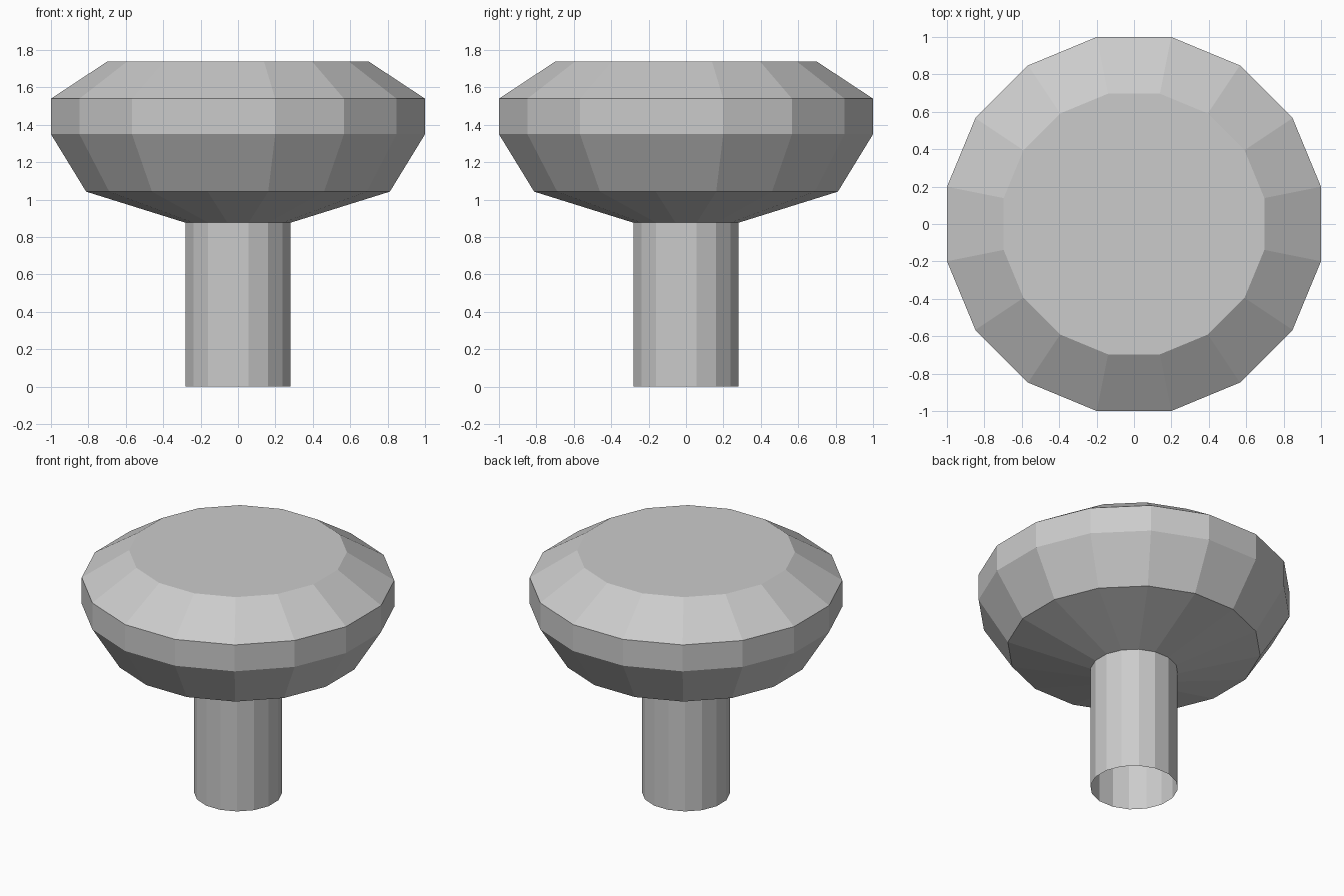
import bpy, bmesh
from math import cos, sin, pi

if "Cube" in bpy.data.objects:
    bpy.data.objects.remove(bpy.data.objects["Cube"])

SIDES = 16


def lathe(name, profile, cap_top=False):
    """Revolve (flat-to-flat half width, z) points into a faceted shell."""
    bm = bmesh.new()
    rings = []
    for half_width, z in profile:
        r = half_width / cos(pi / SIDES)
        angles = [(i + 0.5) * 2 * pi / SIDES for i in range(SIDES)]
        # A side faces each axis, so half_width is also the extent on x and y
        rings.append([bm.verts.new((r * cos(a), r * sin(a), z)) for a in angles])
    for low, high in zip(rings, rings[1:]):
        for i in range(SIDES):
            j = (i + 1) % SIDES
            bm.faces.new((low[i], low[j], high[j], high[i]))
    if cap_top:
        bm.faces.new(rings[-1])
    mesh = bpy.data.meshes.new(name)
    bm.to_mesh(mesh)
    bm.free()
    obj = bpy.data.objects.new(name, mesh)
    bpy.context.collection.objects.link(obj)
    return obj


# Hollow stem, open at the bottom
lathe("stem", [(0.281, 0), (0.281, 0.877)])

# Wide head: underside, lower flare, rim band, upper bevel and flat top
lathe("head", [(0.281, 0.877), (0.812, 1.043), (1, 1.35),
               (1, 1.54), (0.697, 1.74)], cap_top=True)
